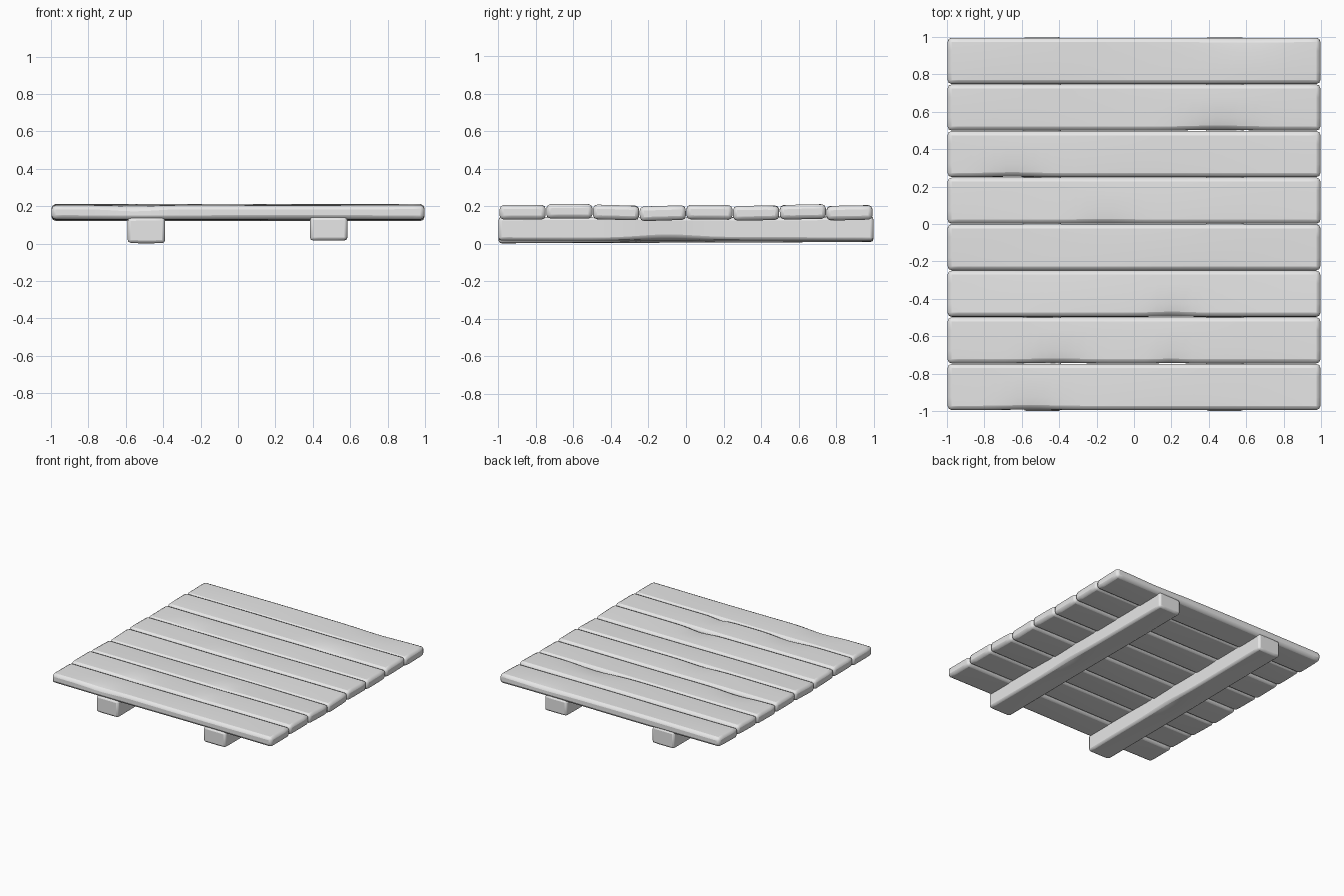
import bpy, bmesh, math, random
from mathutils import Matrix, Vector

random.seed(4)
default = bpy.data.objects.get("Cube")
if default:
    bpy.data.objects.remove(default, do_unlink=True)

grey = bpy.data.materials.new("plain grey")
grey.use_nodes = True
grey.diffuse_color = (0.8, 0.8, 0.8, 1)
grey.node_tree.nodes["Principled BSDF"].inputs["Base Color"].default_value = grey.diffuse_color


def timber(name, size, place, dents, bevel, segments):
    """Worn board lying along x; dents are (x, side, end, depth, spread)."""
    bm = bmesh.new()
    bmesh.ops.create_cube(bm, size=1, matrix=Matrix.Diagonal((*size, 1)))
    length, width, height = size

    def cut(point, normal):
        bmesh.ops.bisect_plane(bm, geom=bm.verts[:] + bm.edges[:] + bm.faces[:],
                               plane_co=point, plane_no=normal)

    # Cross cuts carry the wear, lengthwise cuts keep it near the edges
    steps = 32
    for i in range(1, steps):
        cut((length * (i / steps - 0.5), 0, 0), (1, 0, 0))
    for y in (-0.22, 0.22):
        cut((0, width * y, 0), (0, 1, 0))

    phase = random.uniform(0, 6)
    for v in bm.verts:
        x = v.co.x
        offset = Vector()
        if abs(v.co.y) > width * 0.4:
            side, end = math.copysign(1, v.co.y), math.copysign(1, v.co.z)
            offset.z -= end * 0.0015 * (1 + math.sin(4 * x + phase + side))
            for centre, dent_side, dent_end, depth, spread in dents:
                if side == dent_side and end == dent_end:
                    amount = depth * math.exp(-((x - centre) / spread) ** 2)
                    offset += Vector((0, -side * amount * 0.4, -end * amount))
        v.co += offset

    mesh = bpy.data.meshes.new(name)
    bm.to_mesh(mesh)
    bm.free()
    mesh.materials.append(grey)
    obj = bpy.data.objects.new(name, mesh)
    bpy.context.collection.objects.link(obj)
    obj.matrix_world = place
    mod = obj.modifiers.new("worn edges", "BEVEL")
    mod.width, mod.segments = bevel, segments
    mod.limit_method, mod.angle_limit = "ANGLE", math.radians(50)
    bpy.ops.object.select_all(action="DESELECT")
    obj.select_set(True)
    bpy.context.view_layer.objects.active = obj
    bpy.ops.object.shade_smooth_by_angle(angle=math.radians(40))


# Deck planks from front to back: centre height, tilt in degrees, edge dents
planks = [
    (0.167, 0.0, [(-0.55, -1, 1, 0.012, 0.15)]),
    (0.172, 0.0, [(-0.42, -1, 1, 0.014, 0.15), (0.2, -1, 1, 0.012, 0.06)]),
    (0.166, -1.6, [(0.2, -1, 1, 0.014, 0.1)]),
    (0.162, 1.8, []),
    (0.167, -0.5, [(-0.15, -1, 1, 0.008, 0.15)]),
    (0.163, 0.8, [(-0.65, -1, 1, 0.012, 0.15)]),
    (0.169, 1.2, [(0.45, -1, 1, 0.015, 0.18)]),
    (0.164, 1.2, [(0.6, 1, 1, 0.006, 0.2)]),
]
for i, (z, tilt, dents) in enumerate(planks):
    place = (Matrix.Translation((0, -0.871 + i * 0.249, z))
             @ Matrix.Rotation(math.radians(tilt), 4, "X"))
    timber(f"plank_{i + 1}", (1.994, 0.246, 0.078), place, dents, 0.022, 2)

# Two bearers running front to back underneath
for name, x, low, pitch in (("right_bearer", -0.49, 0.005, -0.2),
                            ("left_bearer", 0.485, 0.016, 0)):
    top = 0.142
    place = (Matrix.Translation((x, 0, (top + low) / 2))
             @ Matrix.Rotation(math.radians(pitch), 4, "X").inverted()
             @ Matrix.Rotation(math.radians(90), 4, "Z"))
    timber(name, (2, 0.2, top - low), place,
           [(-0.1, -1, -1, 0.016, 0.2)], 0.016, 2)
